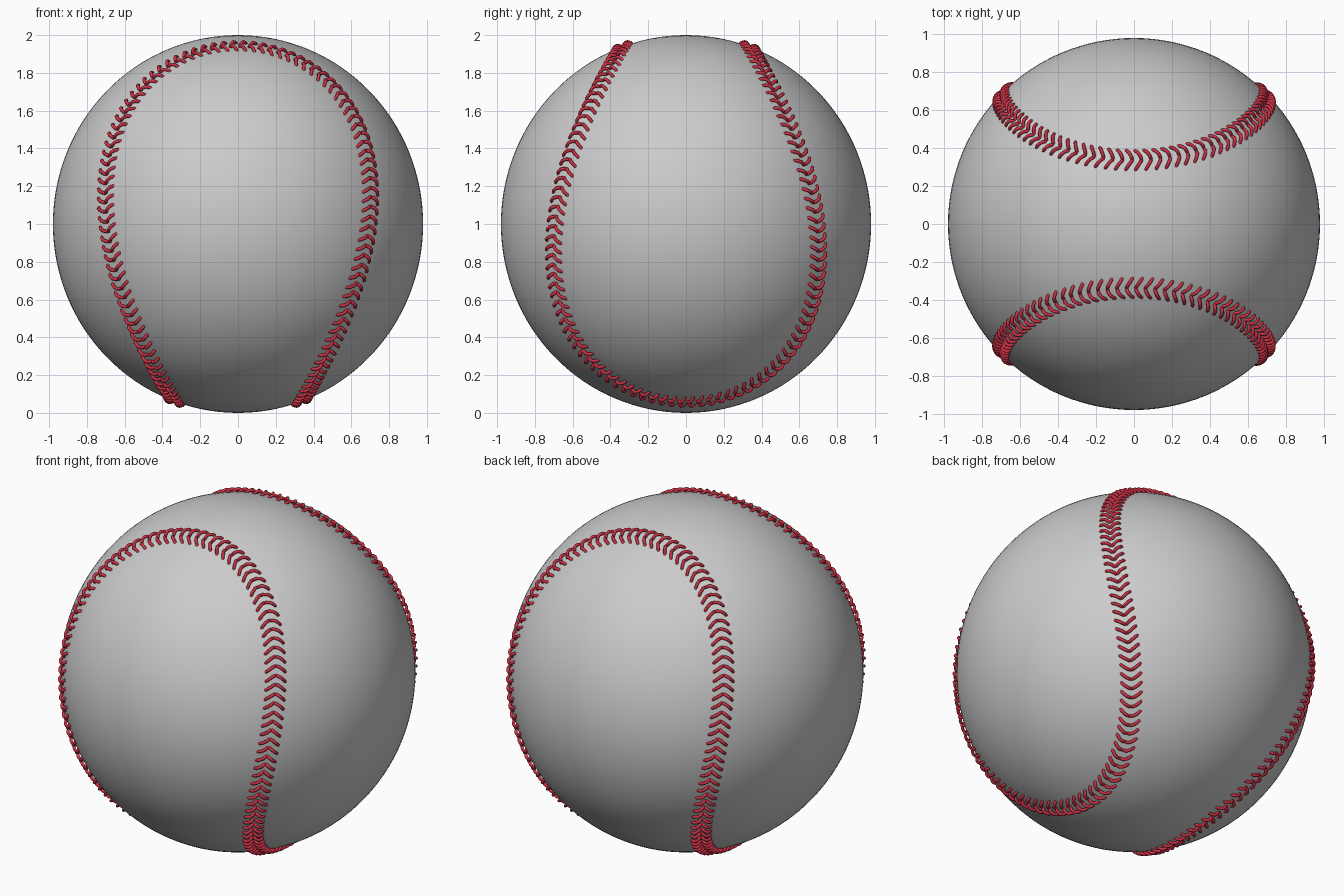
import bpy
import math
from mathutils import Vector

if "Cube" in bpy.data.objects:
    bpy.data.objects.remove(bpy.data.objects["Cube"])

CENTRE = Vector((0, 0, 1))
RADII = Vector((0.98, 0.98, 1.0))
STITCHES = 216
A, B = 0.672, 0.328          # seam curve shape (A + B = 1)
C = 2 * math.sqrt(A * B)


def seam(t):
    """Point on the unit sphere along the closed two-lobed seam."""
    u = A * math.cos(t) + B * math.cos(3 * t)
    v = A * math.sin(t) - B * math.sin(3 * t)
    r = math.sqrt(0.5)
    return Vector(((u - v) * r, -(u + v) * r, C * math.sin(2 * t)))


def on_ball(direction, lift):
    d = direction.normalized() * (1 + lift)
    return CENTRE + Vector((d.x * RADII.x, d.y * RADII.y, d.z * RADII.z))


# Ball
bpy.ops.mesh.primitive_uv_sphere_add(segments=128, ring_count=64, radius=1, location=CENTRE)
ball = bpy.context.object
ball.name = "ball"
ball.scale = RADII
bpy.ops.object.transform_apply(location=False, rotation=False, scale=True)
bpy.ops.object.shade_smooth()

# Evenly spaced seam parameters, by arc length
N = 4000
ts = [2 * math.pi * i / N for i in range(N + 1)]
lengths = [0.0]
for i in range(N):
    lengths.append(lengths[-1] + (seam(ts[i + 1]) - seam(ts[i])).length)
params, j = [], 0
for k in range(STITCHES):
    target = lengths[-1] * (k + 0.5) / STITCHES
    while lengths[j] < target:
        j += 1
    params.append(ts[j])

# Stitches: two arched thread legs per chevron, one each side of the seam
data = bpy.data.curves.new("stitches", 'CURVE')
data.dimensions = '3D'
data.bevel_depth = 0.0088
data.bevel_resolution = 2
data.use_fill_caps = True
STEPS = 8
for t in params:
    p = seam(t)
    tangent = (seam(t + 1e-3) - seam(t - 1e-3)).normalized()
    side = p.cross(tangent).normalized()
    for sign in (-1, 1):
        spline = data.splines.new('POLY')
        spline.points.add(STEPS)
        spline.use_smooth = True
        for i in range(STEPS + 1):
            f = i / STEPS
            across = sign * (0.002 + 0.054 * f)
            along = 0.014 - 0.034 * f ** 1.3
            lift = -0.006 + 0.022 * math.sin(math.pi * f) ** 0.7
            q = on_ball(p + side * across + tangent * along, lift)
            spline.points[i].co = (*q, 1)

stitches = bpy.data.objects.new("stitches", data)
bpy.context.collection.objects.link(stitches)

red = bpy.data.materials.new("red_thread")
red.diffuse_color = (0.62, 0.03, 0.06, 1)
red.use_nodes = True
red.node_tree.nodes["Principled BSDF"].inputs["Base Color"].default_value = red.diffuse_color
data.materials.append(red)

# Turn the thread into a mesh
bpy.ops.object.select_all(action='DESELECT')
stitches.select_set(True)
bpy.context.view_layer.objects.active = stitches
bpy.ops.object.convert(target='MESH')
bpy.ops.object.shade_smooth_by_angle(angle=math.radians(50))
